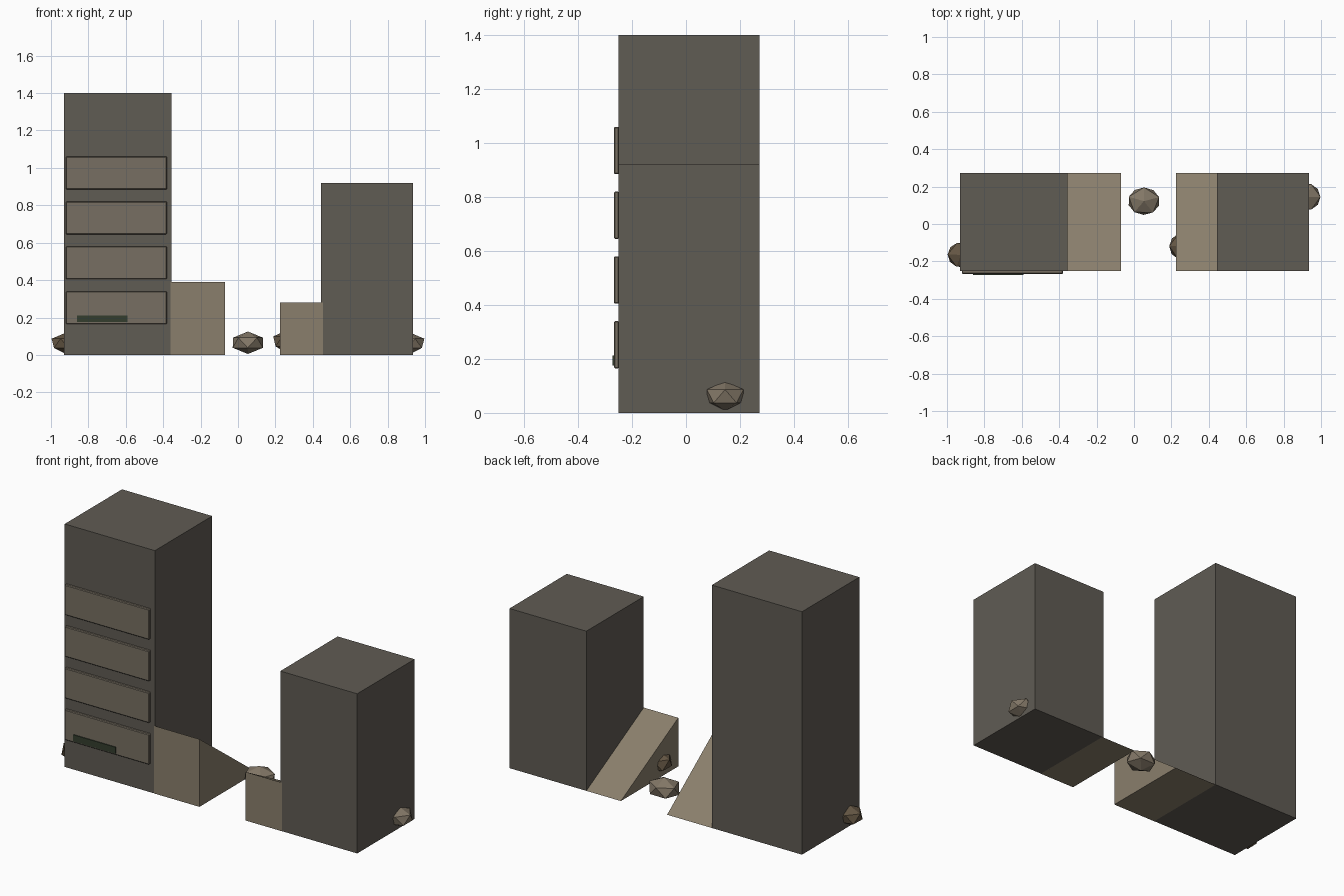
import bpy, bmesh
from mathutils import Matrix, Vector

if "Cube" in bpy.data.objects:
    bpy.data.objects.remove(bpy.data.objects["Cube"])


def material(name, rgb):
    m = bpy.data.materials.new(name)
    m.diffuse_color = (*rgb, 1)
    m.use_nodes = True
    m.node_tree.nodes["Principled BSDF"].inputs["Base Color"].default_value = m.diffuse_color
    return m


STONE = material("dark_stone", (0.117, 0.106, 0.088))
RAMP = material("tan_rubble", (0.254, 0.212, 0.150))
PANEL = material("panel_grey", (0.184, 0.159, 0.122))
MOSS = material("moss_green", (0.033, 0.047, 0.027))
ROCK = material("rock_tan", (0.225, 0.185, 0.135))
BROWN = material("rock_brown", (0.13, 0.095, 0.058))
BACK, FRONT = 0.272, -0.25


def finish(name, bm, mat):
    bmesh.ops.recalc_face_normals(bm, faces=bm.faces)
    me = bpy.data.meshes.new(name)
    bm.to_mesh(me)
    bm.free()
    me.materials.append(mat)
    ob = bpy.data.objects.new(name, me)
    bpy.context.collection.objects.link(ob)
    return ob


def box(name, lo, hi, mat, bevel=0):
    lo, hi = Vector(lo), Vector(hi)
    bm = bmesh.new()
    m = Matrix.Translation((lo + hi) / 2) @ Matrix.Diagonal((*(hi - lo), 1))
    bmesh.ops.create_cube(bm, size=1, matrix=m)
    if bevel:
        bmesh.ops.bevel(bm, geom=bm.edges[:], offset=bevel, segments=1, affect='EDGES')
    return finish(name, bm, mat)


def wedge(name, x0, x1, height, mat):
    # triangular prism: tall at the front, running down to the ground at the back
    bm = bmesh.new()
    y = FRONT - 0.001
    ends = [[bm.verts.new((x, *p)) for p in ((y, 0), (BACK, 0), (y, height))]
            for x in (x0, x1)]
    for e in ends:
        bm.faces.new(e)
    for i in range(3):
        j = (i + 1) % 3
        bm.faces.new((ends[0][i], ends[0][j], ends[1][j], ends[1][i]))
    return finish(name, bm, mat)


def rock(name, centre, radii, mat, turn=0):
    bm = bmesh.new()
    m = (Matrix.Translation(centre) @ Matrix.Diagonal((*radii, 1))
         @ Matrix.Rotation(turn, 4, 'Z'))
    bmesh.ops.create_icosphere(bm, subdivisions=1, radius=1, matrix=m)
    return finish(name, bm, mat)


# Two towers
box("tall_tower", (-0.93, FRONT, 0), (-0.355, BACK, 1.4), STONE)
box("short_tower", (0.445, FRONT, 0), (0.935, BACK, 0.92), STONE)

# Sloped rubble at the foot of each tower
wedge("left_ramp", -0.36, -0.07, 0.39, RAMP)
wedge("right_ramp", 0.225, 0.455, 0.28, RAMP)

# Facade panels on the tall tower, with a strip of moss
for i in range(4):
    z = 0.165 + 0.24 * i
    box(f"facade_panel_{i + 1}", (-0.92, -0.267, z), (-0.38, -0.248, z + 0.175), PANEL, 0.004)
box("moss_strip", (-0.86, -0.272, 0.175), (-0.59, -0.262, 0.212), MOSS)

# Loose rocks, some partly buried in the walls
rock("middle_rock", (0.053, 0.122, 0.065), (0.095, 0.082, 0.06), ROCK, 0.3)
rock("right_rock", (0.925, 0.145, 0.062), (0.08, 0.08, 0.055), ROCK, 0.0)
rock("left_rock", (-0.925, -0.165, 0.062), (0.08, 0.075, 0.055), BROWN, 0.6)
rock("right_ramp_rock", (0.26, -0.12, 0.072), (0.08, 0.08, 0.06), BROWN, 0.6)
rock("left_ramp_rock", (-0.148, -0.13, 0.07), (0.08, 0.08, 0.06), BROWN, 0.0)
